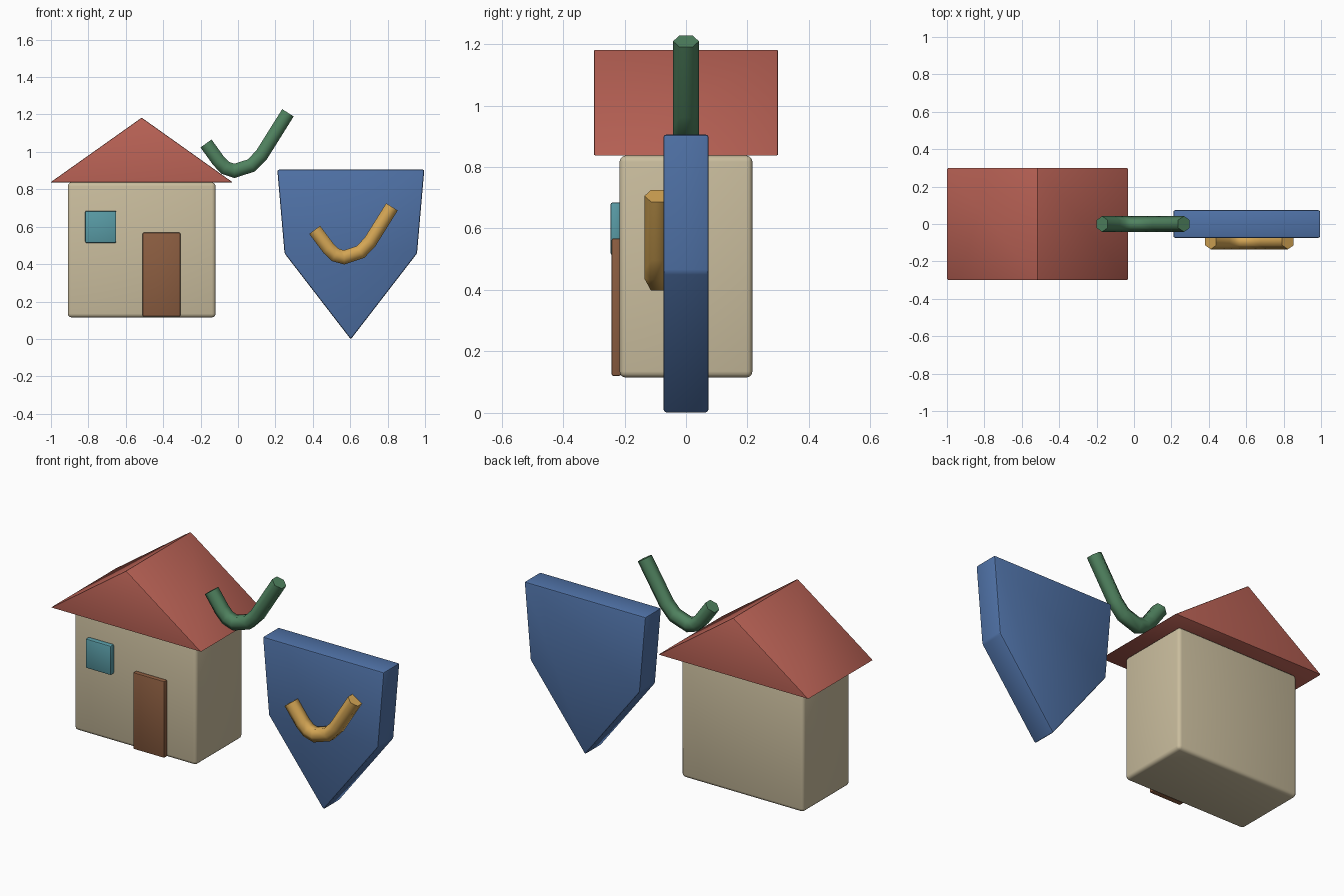
import bpy, bmesh, math
from mathutils import Vector

if "Cube" in bpy.data.objects:
    bpy.data.objects.remove(bpy.data.objects["Cube"])


def material(name, rgb):
    m = bpy.data.materials.new(name)
    m.diffuse_color = (*rgb, 1)
    m.use_nodes = True
    m.node_tree.nodes["Principled BSDF"].inputs["Base Color"].default_value = m.diffuse_color
    return m


CREAM = material("cream wall", (0.59, 0.51, 0.34))
RED = material("roof red", (0.48, 0.12, 0.09))
BROWN = material("door brown", (0.26, 0.11, 0.052))
TEAL = material("window teal", (0.10, 0.33, 0.38))
BLUE = material("shield blue", (0.08, 0.17, 0.39))
GOLD = material("gold", (0.66, 0.38, 0.09))
GREEN = material("green", (0.08, 0.225, 0.115))


def finish(bm, name, mat, bevel=0, segments=2, angle=30):
    """Turn a bmesh into a smooth-shaded object with optional rounded edges."""
    bmesh.ops.recalc_face_normals(bm, faces=bm.faces)
    me = bpy.data.meshes.new(name)
    bm.to_mesh(me)
    bm.free()
    me.materials.append(mat)
    ob = bpy.data.objects.new(name, me)
    bpy.context.collection.objects.link(ob)
    bpy.ops.object.select_all(action='DESELECT')
    ob.select_set(True)
    bpy.context.view_layer.objects.active = ob
    if bevel:
        b = ob.modifiers.new("rounded edges", 'BEVEL')
        b.width, b.segments = bevel, segments
        b.limit_method = 'ANGLE'
        b.angle_limit = math.radians(5)
        bpy.ops.object.modifier_apply(modifier=b.name)
    bpy.ops.object.shade_smooth_by_angle(angle=math.radians(angle))
    return ob


def slab(name, outline, y0, y1, mat, bevel, segments=2):
    """Extrude an x-z outline from y0 to y1."""
    bm = bmesh.new()
    face = bm.faces.new([bm.verts.new((x, y0, z)) for x, z in outline])
    ext = bmesh.ops.extrude_face_region(bm, geom=[face])
    verts = [v for v in ext["geom"] if isinstance(v, bmesh.types.BMVert)]
    bmesh.ops.translate(bm, verts=verts, vec=(0, y1 - y0, 0))
    return finish(bm, name, mat, bevel, segments)


def rect(x0, x1, z0, z1):
    return [(x0, z0), (x1, z0), (x1, z1), (x0, z1)]


def tube(name, path, y, radius, mat, sides=6):
    """Sweep a capped polygon along an x-z path with mitred bends."""
    bm = bmesh.new()
    pts = [Vector(p) for p in path]
    rings = []
    for i, p in enumerate(pts):
        a = (p - pts[i - 1]).normalized() if i else (pts[1] - p).normalized()
        b = (pts[i + 1] - p).normalized() if i < len(pts) - 1 else a
        t = (a + b).normalized()
        n = Vector((-t.y, t.x)) / t.dot(a)
        ring = []
        for k in range(sides):
            ang = math.tau * k / sides
            q = p + n * radius * math.sin(ang)
            ring.append(bm.verts.new((q.x, y + radius * math.cos(ang), q.y)))
        rings.append(ring)
    for r0, r1 in zip(rings, rings[1:]):
        for k in range(sides):
            j = (k + 1) % sides
            bm.faces.new((r0[k], r0[j], r1[j], r1[k]))
    bm.faces.new(rings[0])
    bm.faces.new(rings[-1])
    return finish(bm, name, mat, angle=65)


# House
slab("house_walls", rect(-0.91, -0.12, 0.115, 0.837), -0.216, 0.216, CREAM, 0.02, 3)
slab("roof", [(-1.003, 0.837), (-0.028, 0.837), (-0.515, 1.183)], -0.3, 0.3, RED, 0.006)
slab("door", rect(-0.51, -0.308, 0.12, 0.568), -0.242, -0.212, BROWN, 0.006)
slab("window", rect(-0.817, -0.651, 0.513, 0.685), -0.246, -0.212, TEAL, 0.008)

# Shield
slab("shield", [(0.21, 0.905), (0.996, 0.905), (0.957, 0.457), (0.603, -0.002), (0.249, 0.457)],
     -0.074, 0.074, BLUE, 0.009)

# Curved emblem on the shield and the loose curved handle
tube("shield_emblem", [(0.41, 0.583), (0.484, 0.484), (0.521, 0.449), (0.567, 0.436),
                       (0.655, 0.465), (0.706, 0.519), (0.823, 0.706)], -0.093, 0.042, GOLD)
tube("curved_handle", [(-0.171, 1.045), (-0.104, 0.952), (-0.067, 0.914), (-0.019, 0.898),
                       (0.072, 0.928), (0.126, 0.984), (0.267, 1.209)], 0, 0.042, GREEN)
